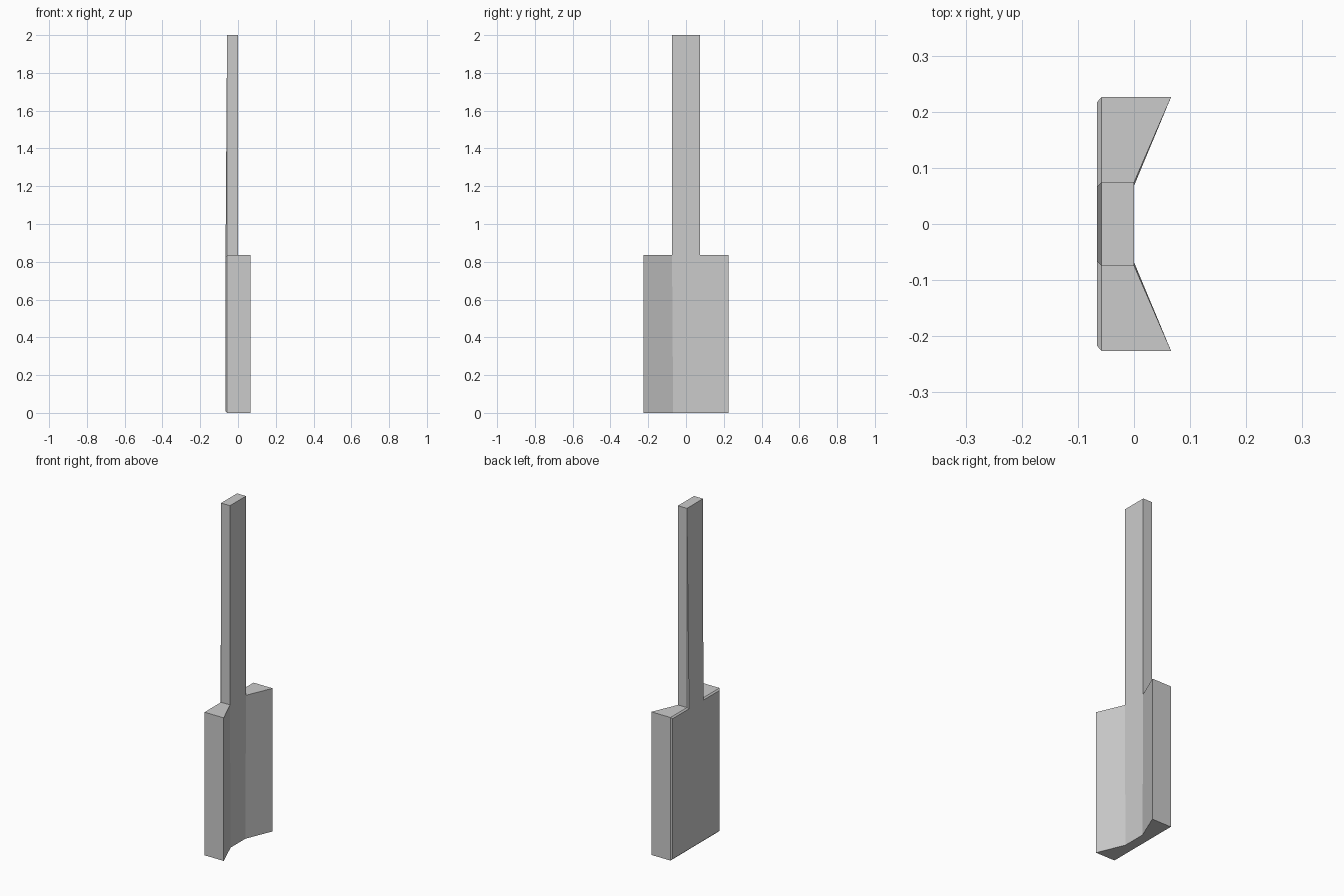
import bpy, bmesh

if "Cube" in bpy.data.objects:
    bpy.data.objects.remove(bpy.data.objects["Cube"])

# Half outlines as (x, y, z): inner bottom, outer bottom, outer top, shoulder, stem top
front = [(0, 0.068, 0), (0.066, 0.226, 0), (0.066, 0.226, 0.836), (0, 0.074, 0.836), (0, 0.074, 2)]
middle = [(-0.058, 0.068, 0), (-0.058, 0.226, 0), (-0.058, 0.226, 0.836),
          (-0.058, 0.074, 0.836), (-0.058, 0.074, 2)]
# Back outline is inset to form the bevel, which fades out at the stem top
back = [(-0.066, 0.068, 0.008), (-0.066, 0.217, 0.008), (-0.066, 0.217, 0.828),
        (-0.066, 0.066, 0.828), (-0.058, 0.074, 2)]

bm = bmesh.new()


def ring(half):
    """Closed outline: the right half followed by its mirror image."""
    right = [bm.verts.new(p) for p in half]
    left = [bm.verts.new((x, -y, z)) for x, y, z in reversed(half)]
    return right + left


def cap(r):
    """Two wings, the centre panel and the stem panel."""
    for ids in ((0, 1, 2, 3), (9, 8, 7, 6), (0, 3, 6, 9), (3, 4, 5, 6)):
        bm.faces.new([r[i] for i in ids])


# Walls between outlines, then front and back caps
rings = [ring(front), ring(middle), ring(back)]
for a, b in zip(rings, rings[1:]):
    for i in range(10):
        j = (i + 1) % 10
        bm.faces.new((a[i], a[j], b[j], b[i]))
cap(rings[0])
cap(rings[2])

bmesh.ops.remove_doubles(bm, verts=bm.verts, dist=1e-5)
bmesh.ops.recalc_face_normals(bm, faces=bm.faces)

mesh = bpy.data.meshes.new("winged_post")
bm.to_mesh(mesh)
bm.free()
bpy.context.collection.objects.link(bpy.data.objects.new("winged_post", mesh))
